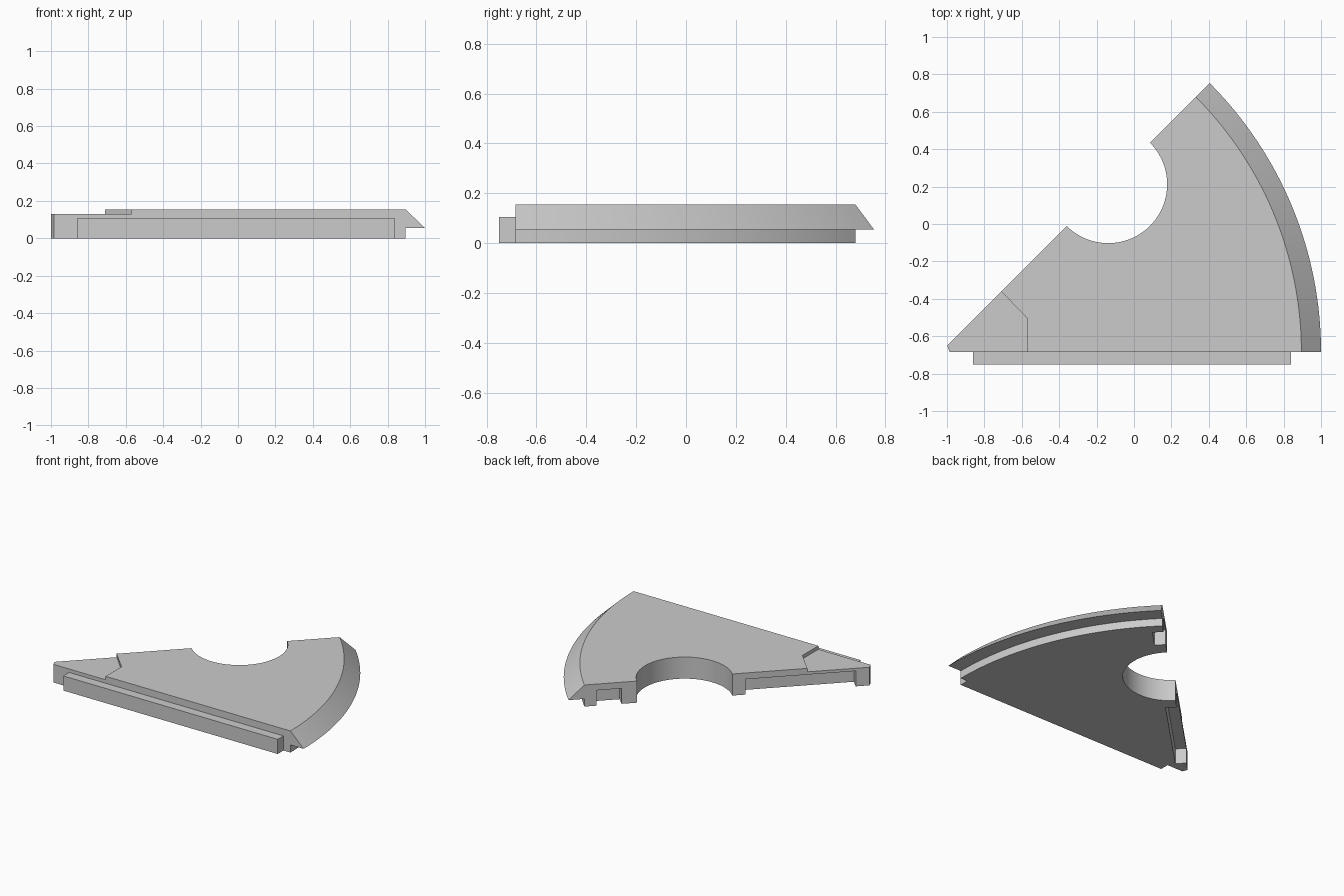
import bpy, bmesh
from math import cos, sin, pi, radians
from mathutils import Matrix, Vector

if "Cube" in bpy.data.objects:
    bpy.data.objects.remove(bpy.data.objects["Cube"], do_unlink=True)

APEX = Vector((-1.035, -0.685))          # centre of the 45 degree sector
RIM, LIP, TIP = 1.93, 2.035, 0.05        # radii from the apex
HOLE_AT, HOLE_R = 1.269, 0.315           # round bite on the slanted side
TOP, LIP_Z, TIP_Z, TONGUE_Z = 0.155, 0.055, 0.13, 0.105
SLANT = radians(45)

grey = bpy.data.materials.new("plain grey")
grey.use_nodes = True
colour = (0.6, 0.6, 0.6, 1)
grey.diffuse_color = colour
grey.node_tree.nodes["Principled BSDF"].inputs["Base Color"].default_value = colour


def polar(radius, angle, centre=APEX):
    return centre + Vector((cos(angle), sin(angle))) * radius


def loft(name, rings):
    """Solid through stacked outlines, each given as (points, z)."""
    bm = bmesh.new()
    loops = [[bm.verts.new((p[0], p[1], z)) for p in pts] for pts, z in rings]
    for low, high in zip(loops, loops[1:]):
        for i in range(len(low)):
            j = (i + 1) % len(low)
            bm.faces.new((low[i], low[j], high[j], high[i]))
    bm.faces.new(loops[0][::-1])
    bm.faces.new(loops[-1])
    bmesh.ops.recalc_face_normals(bm, faces=bm.faces)
    mesh = bpy.data.meshes.new(name)
    bm.to_mesh(mesh)
    bm.free()
    mesh.materials.append(grey)
    obj = bpy.data.objects.new(name, mesh)
    bpy.context.collection.objects.link(obj)
    return obj


def rectangle(x0, x1, y0, y1):
    return [Vector(p) for p in ((x0, y0), (x1, y0), (x1, y1), (x0, y1))]


def outline(radius):
    """Wedge outline: blunt tip, curved rim, round bite."""
    rim = [polar(radius, SLANT * i / 40) for i in range(41)]
    centre = polar(HOLE_AT, SLANT)
    bite = [polar(HOLE_R, SLANT - pi * i / 40, centre) for i in range(41)]
    return [polar(TIP, SLANT), polar(TIP, 0)] + rim + bite


def cut(body, cutter):
    cutter.hide_render = True
    mod = body.modifiers.new("cut", 'BOOLEAN')
    mod.operation, mod.solver, mod.object = 'DIFFERENCE', 'EXACT', cutter
    bpy.context.view_layer.objects.active = body
    bpy.ops.object.modifier_apply(modifier=mod.name)
    bpy.data.objects.remove(cutter, do_unlink=True)


# Wedge plate with a bevelled overhanging rim
plate = loft("wedge_plate", [(outline(RIM), 0), (outline(RIM), LIP_Z),
                             (outline(LIP), LIP_Z), (outline(RIM), TOP)])

# Lowered area at the tip
step = [(-0.57, -0.9), (-0.57, -0.505), (-0.71, -0.36), (-0.9, -0.17),
        (-1.2, -0.17), (-1.2, -0.9)]
cut(plate, loft("tip_cutter", [(step, TIP_Z), (step, 0.3)]))

# Slots under the slanted side, either side of the bite
for start, end in ((0.14, 0.868), (1.685, 1.85)):
    turn = Matrix.Rotation(SLANT, 2)
    slot = [APEX + turn @ p for p in rectangle(start, end, -0.072, 0.1)]
    cut(plate, loft("slot_cutter", [(slot, -0.1), (slot, 0.11)]))

# Tongue along the front side
bar = rectangle(-0.86, 0.84, -0.75, APEX.y)
tongue = loft("front_tongue", [(bar, 0), (bar, TONGUE_Z)])

# Smooth curved walls, sharp corners
bpy.ops.object.select_all(action='DESELECT')
plate.select_set(True)
bpy.context.view_layer.objects.active = plate
bpy.ops.object.shade_smooth_by_angle(angle=radians(25))
